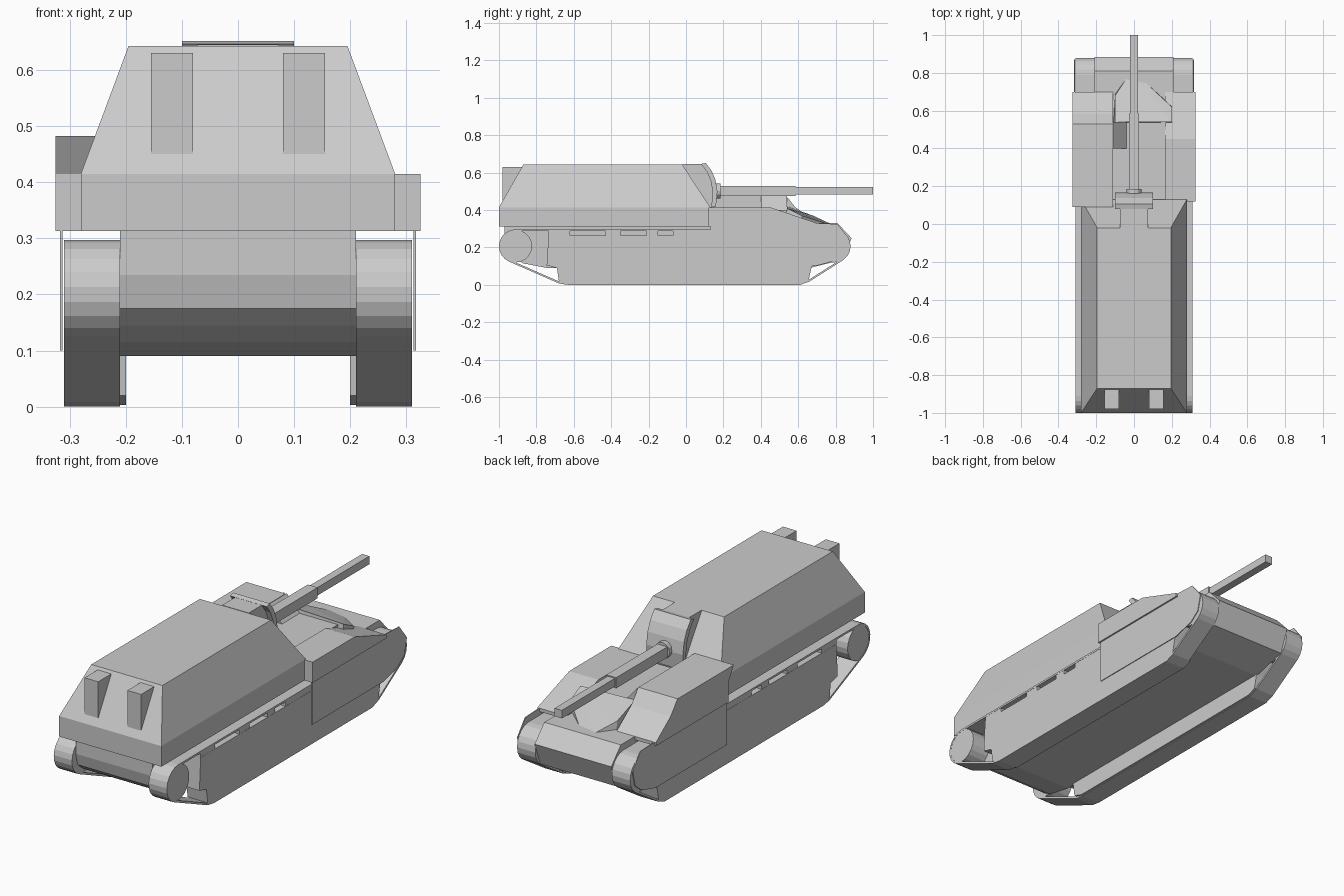
import bpy, bmesh, math


def finish(name, bm):
    bmesh.ops.recalc_face_normals(bm, faces=bm.faces)
    me = bpy.data.meshes.new(name)
    bm.to_mesh(me)
    bm.free()
    ob = bpy.data.objects.new(name, me)
    bpy.context.collection.objects.link(ob)
    return ob


def prism(name, profile, x0, x1):
    """Extrude a (y, z) profile along x."""
    bm = bmesh.new()
    face = bm.faces.new([bm.verts.new((x0, y, z)) for y, z in profile])
    if abs(x1 - x0) > 1e-5:
        ext = bmesh.ops.extrude_face_region(bm, geom=[face])
        bmesh.ops.translate(bm, vec=(x1 - x0, 0, 0),
                            verts=[v for v in ext["geom"] if isinstance(v, bmesh.types.BMVert)])
    return finish(name, bm)


def convex(name, pts):
    """Flat-sided solid around a few corner points."""
    bm = bmesh.new()
    for p in pts:
        bm.verts.new(p)
    bmesh.ops.convex_hull(bm, input=bm.verts)
    bmesh.ops.dissolve_limit(bm, angle_limit=0.01, verts=bm.verts, edges=bm.edges)
    return finish(name, bm)


def box(name, x0, x1, y0, y1, z0, z1):
    return prism(name, [(y0, z0), (y1, z0), (y1, z1), (y0, z1)], x0, x1)


def arc(cy, cz, r, a0, a1, n):
    angs = [math.radians(a0 + (a1 - a0) * i / n) for i in range(n + 1)]
    return [(cy + r * math.cos(a), cz + r * math.sin(a)) for a in angs]


# lower hull with rounded tail and pointed bow
prism("lower_hull", [(-0.97, 0.32), (-0.97, 0.235), (-0.955, 0.175), (-0.92, 0.145),
                     (-0.87, 0.115), (-0.74, 0.09), (0.66, 0.09), (0.84, 0.135),
                     (0.885, 0.25), (0.81, 0.33), (0.1, 0.33), (0.1, 0.32)], -0.21, 0.21)

# casemate: vertical lower walls, sloped upper walls
convex("casemate", [(s * x, y, z) for s in (-1, 1) for x, y, z in (
    (0.28, -1, 0.313), (0.28, -1, 0.415), (0.195, -0.87, 0.643),
    (0.195, -0.02, 0.643), (0.28, 0.13, 0.415), (0.28, 0.13, 0.313))])

# rear stowage wedges
for s in (-1, 1):
    prism("rear_box", [(-0.98, 0.44), (-0.98, 0.63), (-0.86, 0.63)], s * 0.08, s * 0.155)

# running gear on both sides
track = (arc(-0.91, 0.207, 0.09, 90, 245, 9) + [(-0.68, 0.008), (-0.63, 0.0), (0.61, 0.0),
         (0.66, 0.018)] + arc(0.79, 0.207, 0.09, -55, 90, 8))
for s in (-1, 1):
    bm = bmesh.new()
    a = [bm.verts.new((s * 0.21, y, z)) for y, z in track]
    b = [bm.verts.new((s * 0.31, y, z)) for y, z in track]
    for i in range(len(a)):
        j = (i + 1) % len(a)
        f = bm.faces.new((a[i], a[j], b[j], b[i]))
    belt = finish("track_belt", bm)
    mod = belt.modifiers.new("thickness", "SOLIDIFY")
    mod.thickness = 0.01
    mod.offset = -1

    prism("track_side", [(-0.735, 0.265), (-0.745, 0.105), (-0.69, 0.09), (-0.68, 0.02),
                         (-0.63, 0.003), (0.61, 0.003), (0.655, 0.02), (0.67, 0.09),
                         (0.75, 0.265)], s * 0.2, s * 0.31)
    for y0, y1 in ((-0.735, -0.62), (-0.43, -0.35), (-0.21, -0.15), (-0.07, 0.75)):
        box("return_support", s * 0.21, s * 0.309, y0, y1, 0.26, 0.29)
    for y in (-0.91, 0.79):
        prism("end_wheel", arc(y, 0.207, 0.087, 0, 342, 19), s * 0.21, s * 0.309)

    # thin armour skirt beside the front compartment
    prism("front_skirt", [(0.13, 0.1), (0.69, 0.1), (0.80, 0.13), (0.85, 0.17), (0.87, 0.25),
                          (0.81, 0.325), (0.70, 0.33), (0.45, 0.415), (0.13, 0.415)],
          s * 0.313, s * 0.325 if s == 0 else s * 0.317)

# right sponson, and taller left driver compartment with overhanging rear
prism("right_sponson", [(0.12, 0.313), (0.12, 0.415), (0.45, 0.415), (0.70, 0.33),
                        (0.70, 0.313)], 0.165, 0.325)
prism("driver_compartment", [(0.13, 0.313), (0.13, 0.415), (0.09, 0.482), (0.53, 0.482),
                             (0.585, 0.415), (0.70, 0.33), (0.70, 0.313)], -0.325, -0.11)
convex("driver_inner_slope", [(x, y, z) for y in (0.40, 0.54) for x, z in (
    (-0.11, 0.48), (-0.11, 0.39), (-0.03, 0.39))])

# centre deck and faceted hood below the gun
box("centre_deck", -0.12, 0.17, 0.1, 0.54, 0.32, 0.40)
convex("front_hood", [(-0.11, 0.53, 0.32), (0.2, 0.53, 0.32), (-0.1, 0.54, 0.42),
                      (0.2, 0.54, 0.41), (-0.1, 0.68, 0.37), (0.2, 0.62, 0.37),
                      (-0.1, 0.69, 0.32), (0.205, 0.62, 0.32), (-0.04, 0.77, 0.328),
                      (0.06, 0.75, 0.328)])

# gun housing and curved shield
prism("gun_housing", [(-0.02, 0.645), (0.1, 0.645), (0.14, 0.58), (0.155, 0.5),
                      (0.15, 0.41), (-0.02, 0.41)], -0.073, 0.073)
outer = [(0.105, 0.652), (0.137, 0.61), (0.158, 0.56), (0.168, 0.5), (0.16, 0.42)]
prism("gun_shield", outer + [(y - 0.025, z - 0.006) for y, z in reversed(outer)], -0.1, 0.1)

# gun: collar, thick sleeve and slim barrel
bm = bmesh.new()
bmesh.ops.create_cone(bm, cap_ends=True, segments=12, radius1=0.04, radius2=0.04, depth=0.04)
collar = finish("gun_collar", bm)
collar.rotation_euler.x = math.pi / 2
collar.location = (0, 0.165, 0.503)
box("gun_sleeve", -0.027, 0.027, 0.15, 0.585, 0.475, 0.528)
box("gun_barrel", -0.02, 0.02, 0.58, 1.0, 0.483, 0.523)
